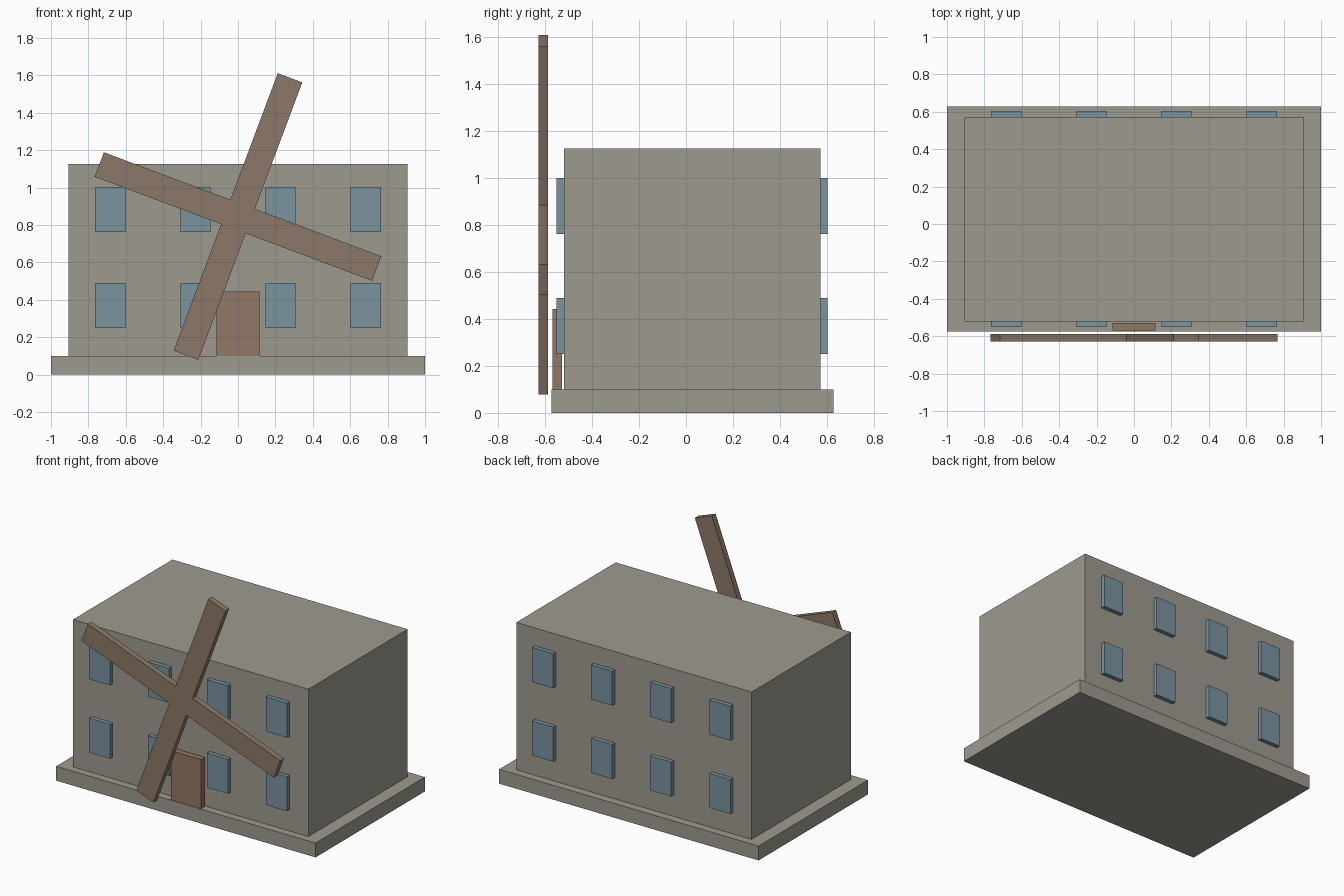
import bpy
import bmesh
import math
from mathutils import Matrix, Vector

cube = bpy.data.objects.get("Cube")
if cube:
    bpy.data.objects.remove(cube, do_unlink=True)


def material(name, rgb):
    mat = bpy.data.materials.new(name)
    mat.use_nodes = True
    mat.diffuse_color = (*rgb, 1)
    mat.node_tree.nodes["Principled BSDF"].inputs["Base Color"].default_value = (*rgb, 1)
    return mat


stone = material("warm grey stone", (0.337, 0.323, 0.275))
glass = material("dusty blue glass", (0.195, 0.292, 0.347))
sail_wood = material("brown sail wood", (0.262, 0.191, 0.138))
door_wood = material("brown door wood", (0.285, 0.191, 0.130))


def add_object(name, bm, mat):
    bmesh.ops.recalc_face_normals(bm, faces=bm.faces)
    mesh = bpy.data.meshes.new(name)
    bm.to_mesh(mesh)
    bm.free()
    mesh.materials.append(mat)
    obj = bpy.data.objects.new(name, mesh)
    bpy.context.scene.collection.objects.link(obj)
    return obj


def box(name, low, high, mat):
    low, high = Vector(low), Vector(high)
    bm = bmesh.new()
    bmesh.ops.create_cube(bm, size=1, matrix=Matrix.Translation((low + high) / 2)
                          @ Matrix.Diagonal((*(high - low), 1)))
    return add_object(name, bm, mat)


# Plinth and main block
FRONT, BACK = -0.521, 0.573
box("plinth", (-1, -0.574, 0), (1, 0.629, 0.1), stone)
box("building", (-0.907, FRONT, 0.1), (0.907, BACK, 1.127), stone)

# Two rows of four windows on the front and back
for side, y in (("front", FRONT - 0.03), ("back", BACK)):
    for row, z in (("lower", 0.25), ("upper", 0.762)):
        for i in range(4):
            x = (i - 1.5) * 0.455
            box(f"{side}_{row}_window_{i + 1}", (x - 0.081, y, z),
                (x + 0.081, y + 0.03, z + 0.24), glass)

# Door standing on the plinth
box("door", (-0.116, -0.57, 0.1), (0.114, -0.529, 0.443), door_wood)

# Crossed sails as one extruded outline, turned about the hub
half_width, reach = 0.07, 0.792
bm = bmesh.new()
outline = []
for quarter in range(4):
    turn = Matrix.Rotation(math.radians(90 * quarter - 20.55), 3, "Y")
    for x, z in ((reach, half_width), (reach, -half_width), (half_width, -half_width)):
        point = turn @ Vector((x, 0, z))
        outline.append(bm.verts.new(point + Vector((0, -0.629, 0.845))))
# Flip the tilt so the upright sail leans to the model's left
bmesh.ops.scale(bm, vec=(-1, 1, 1), verts=bm.verts)
face = bm.faces.new(outline)
extruded = bmesh.ops.extrude_face_region(bm, geom=[face])
new_verts = [v for v in extruded["geom"] if isinstance(v, bmesh.types.BMVert)]
bmesh.ops.translate(bm, vec=(0, 0.041, 0), verts=new_verts)
add_object("sails", bm, sail_wood)
